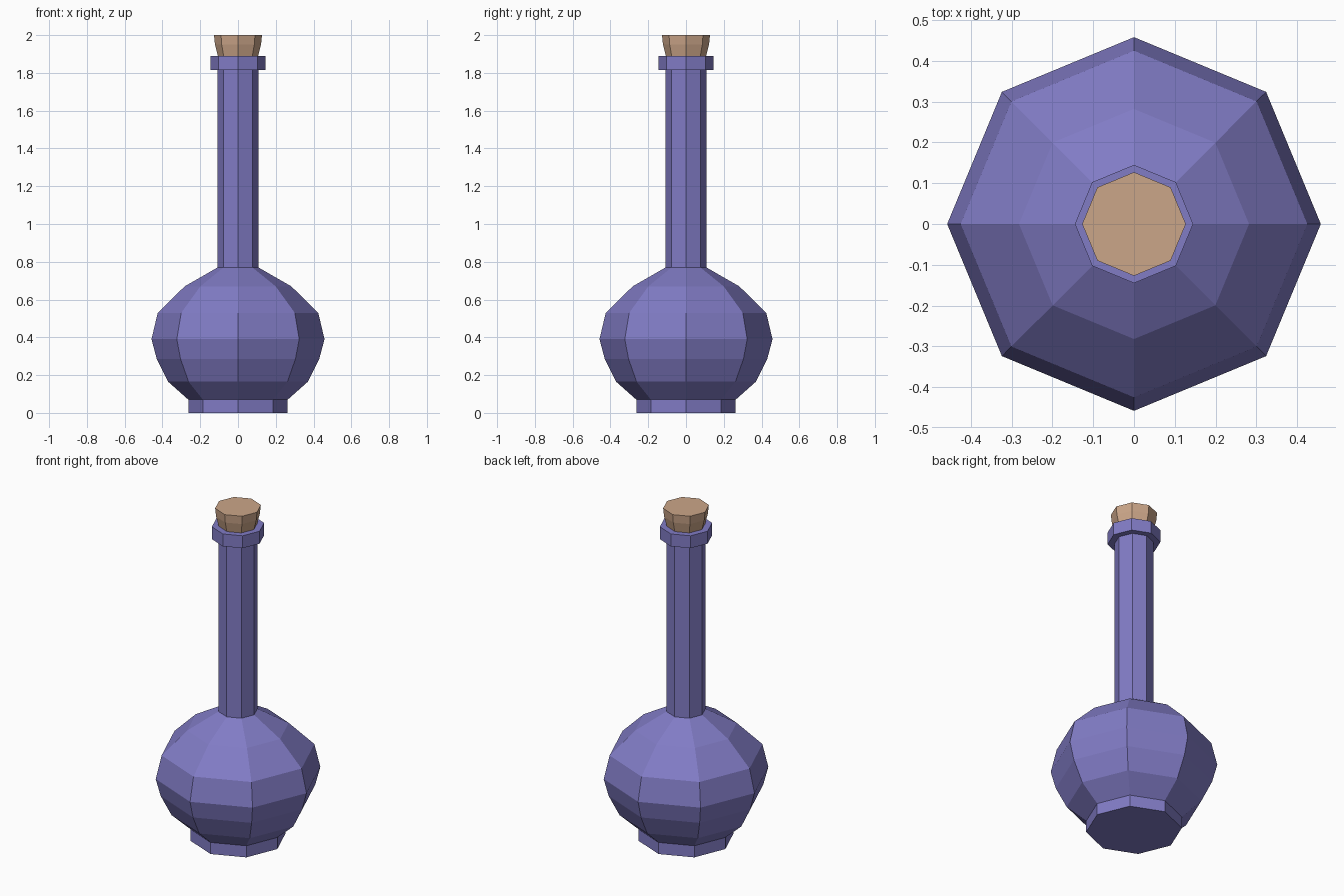
import bpy, bmesh
from math import cos, sin, tau

if "Cube" in bpy.data.objects:
    bpy.data.objects.remove(bpy.data.objects["Cube"])

SIDES = 8


def material(name, color):
    m = bpy.data.materials.new(name)
    m.diffuse_color = color
    m.use_nodes = True
    m.node_tree.nodes["Principled BSDF"].inputs["Base Color"].default_value = m.diffuse_color
    return m


def lathe(name, profile, mat):
    """Revolve (radius, z) points into a capped, flat-shaded octagonal solid."""
    bm = bmesh.new()
    rings = [[bm.verts.new((r * cos(tau * i / SIDES), r * sin(tau * i / SIDES), z))
              for i in range(SIDES)] for r, z in profile]
    for low, high in zip(rings, rings[1:]):
        for i in range(SIDES):
            j = (i + 1) % SIDES
            bm.faces.new((low[i], low[j], high[j], high[i]))
    bm.faces.new(rings[0][::-1])
    bm.faces.new(rings[-1])
    mesh = bpy.data.meshes.new(name)
    bm.to_mesh(mesh)
    bm.free()
    mesh.materials.append(mat)
    obj = bpy.data.objects.new(name, mesh)
    bpy.context.collection.objects.link(obj)
    return obj


glass = material("violet_glass", (0.22, 0.20, 0.56, 1))
cork = material("cork", (0.60, 0.38, 0.25, 1))

# Bottle: foot, round body, long neck and lip
lathe("bottle", [(0.263, 0), (0.263, 0.07), (0.37, 0.165), (0.43, 0.285),
                 (0.458, 0.39), (0.425, 0.53), (0.282, 0.67), (0.108, 0.77),
                 (0.108, 1.815), (0.145, 1.815), (0.145, 1.89), (0.10, 1.89)], glass)

# Cork stopper flaring above the lip
lathe("stopper", [(0.095, 1.84), (0.107, 1.89), (0.122, 1.95), (0.127, 2.0)], cork)
